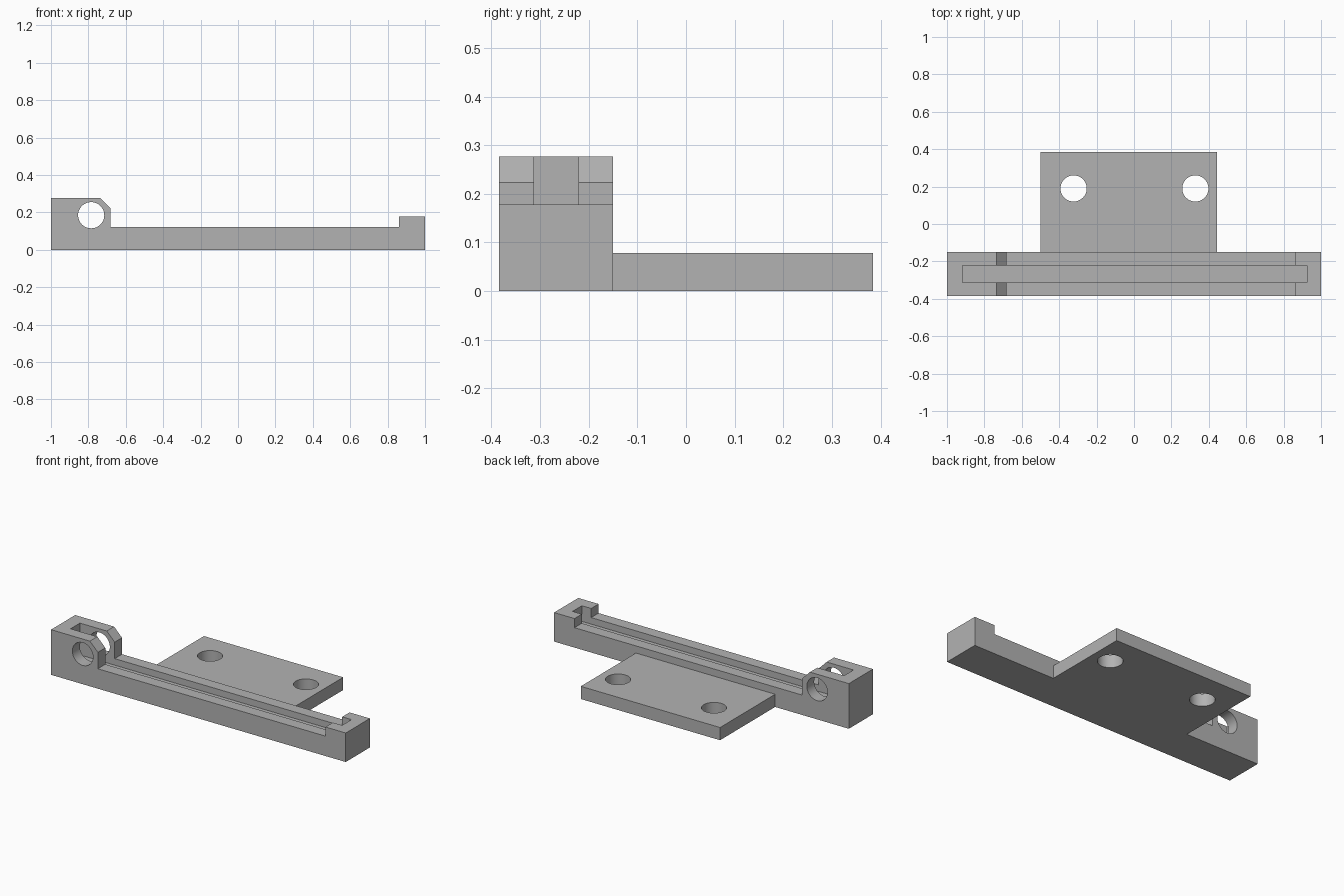
import bpy, bmesh, math

cube = bpy.data.objects.get("Cube")
if cube:
    bpy.data.objects.remove(cube, do_unlink=True)

# Single matte grey
grey = bpy.data.materials.new("plain_grey")
grey.use_nodes = True
color = (0.45, 0.45, 0.45, 1)
grey.diffuse_color = color
grey.node_tree.nodes["Principled BSDF"].inputs["Base Color"].default_value = color

FRONT, BACK = -0.384, -0.15
PLATE_TOP = 0.078


def prism(name, profile, y0, y1):
    """Extrude an x-z profile from y0 to y1."""
    bm = bmesh.new()
    face = bm.faces.new([bm.verts.new((x, y0, z)) for x, z in profile])
    grown = bmesh.ops.extrude_face_region(bm, geom=[face])["geom"]
    moved = [v for v in grown if isinstance(v, bmesh.types.BMVert)]
    bmesh.ops.translate(bm, vec=(0, y1 - y0, 0), verts=moved)
    bmesh.ops.recalc_face_normals(bm, faces=bm.faces)
    mesh = bpy.data.meshes.new(name)
    bm.to_mesh(mesh)
    bm.free()
    mesh.materials.append(grey)
    obj = bpy.data.objects.new(name, mesh)
    bpy.context.collection.objects.link(obj)
    return obj


def box(name, x0, x1, y0, y1, z0, z1):
    return prism(name, [(x0, z0), (x1, z0), (x1, z1), (x0, z1)], y0, y1)


def drill(name, location, depth, rotation=(0, 0, 0)):
    bpy.ops.mesh.primitive_cylinder_add(vertices=48, radius=0.07, depth=depth,
                                        location=location, rotation=rotation)
    obj = bpy.context.object
    obj.name = name
    obj.data.materials.append(grey)
    return obj


def combine(target, tool, operation):
    tool.hide_render = True
    mod = target.modifiers.new(operation.lower(), "BOOLEAN")
    mod.operation, mod.object, mod.solver = operation, tool, "EXACT"
    bpy.context.view_layer.objects.active = target
    bpy.ops.object.modifier_apply(modifier=mod.name)
    bpy.data.objects.remove(tool, do_unlink=True)


# Rail with a chamfered pivot block on one end and a low stop on the other
bracket = prism("slotted_rail_bracket", [
    (-1, 0), (1, 0), (1, 0.178), (0.862, 0.178), (0.862, 0.122),
    (-0.682, 0.122), (-0.682, 0.223), (-0.736, 0.277), (-1, 0.277)], FRONT, BACK)

# Mounting plate behind the rail
plate = box("mounting_plate", -0.5, 0.445, BACK - 0.02, 0.384, 0, PLATE_TOP)
combine(bracket, plate, "UNION")

# Long slot, pivot hole and two screw holes
combine(bracket, box("slot_cutter", -0.918, 0.925, -0.312, -0.221, 0.082, 0.4), "DIFFERENCE")
combine(bracket, drill("pivot_cutter", (-0.785, -0.267, 0.185), 0.4,
                       (math.pi / 2, 0, 0)), "DIFFERENCE")
for x in (-0.323, 0.328):
    combine(bracket, drill("screw_cutter", (x, 0.19, 0.04), 0.3), "DIFFERENCE")

# Smooth hole walls, sharp edges elsewhere
bpy.ops.object.select_all(action="DESELECT")
bracket.select_set(True)
bpy.context.view_layer.objects.active = bracket
bpy.ops.object.shade_smooth_by_angle(angle=math.radians(30))
